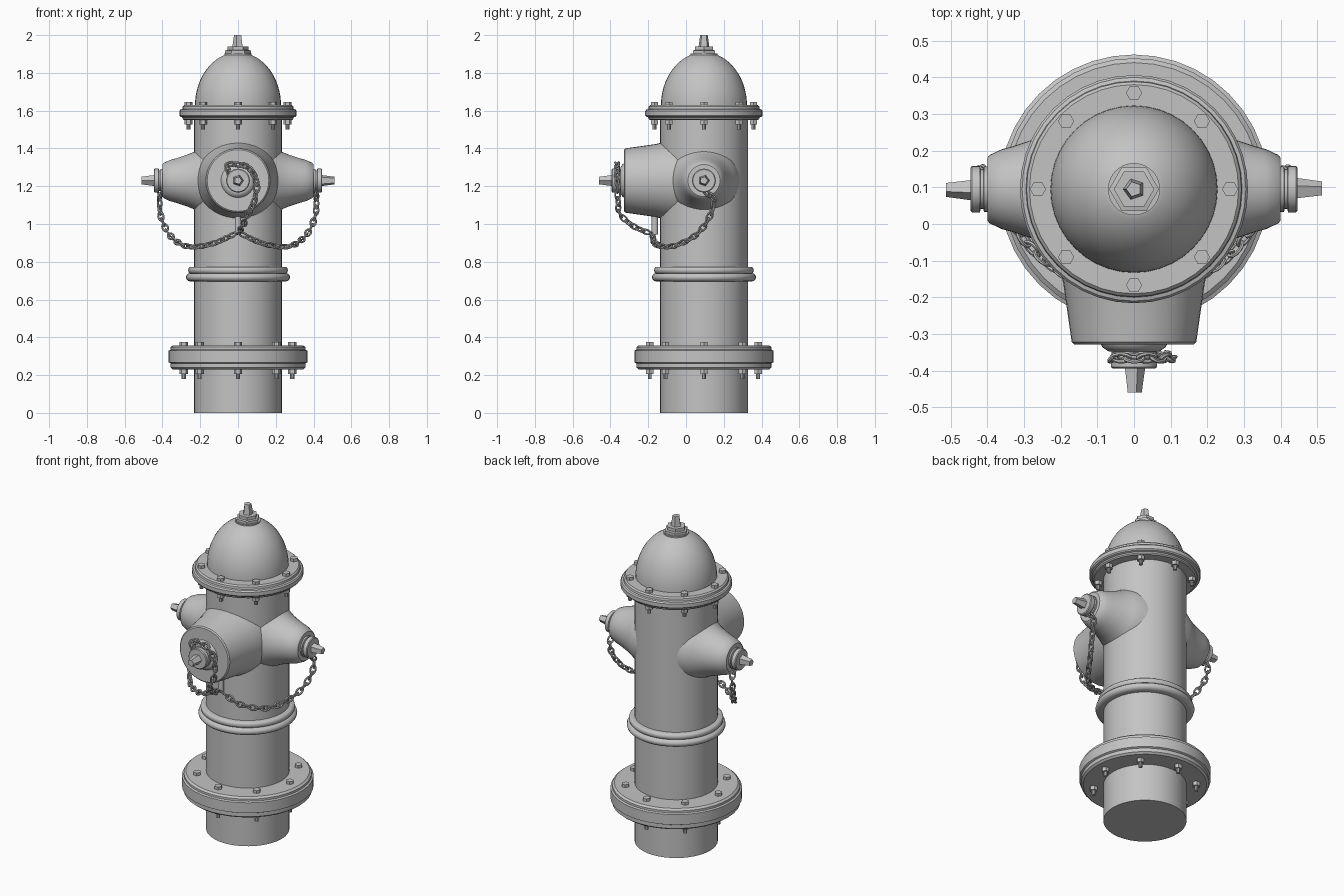
import bpy, bmesh, math
from mathutils import Vector, Matrix

if "Cube" in bpy.data.objects:
    bpy.data.objects.remove(bpy.data.objects["Cube"], do_unlink=True)

AXIS_Y = 0.095      # centre line of the barrel
NOZZLE_Z = 1.23     # height of the outlets
UP, DOWN = Vector((0, 0, 1)), Vector((0, 0, -1))

grey = bpy.data.materials.new("cast_iron_grey")
grey.use_nodes = True
grey.diffuse_color = (0.55, 0.55, 0.55, 1)
grey.node_tree.nodes["Principled BSDF"].inputs["Base Color"].default_value = grey.diffuse_color


def finish(name, bm):
    bmesh.ops.recalc_face_normals(bm, faces=bm.faces)
    mesh = bpy.data.meshes.new(name)
    bm.to_mesh(mesh)
    bm.free()
    mesh.materials.append(grey)
    obj = bpy.data.objects.new(name, mesh)
    bpy.context.collection.objects.link(obj)
    bpy.ops.object.select_all(action='DESELECT')
    obj.select_set(True)
    bpy.context.view_layer.objects.active = obj
    bpy.ops.object.shade_smooth_by_angle(angle=math.radians(35))
    return obj


def add_lathe(bm, profile, origin, direction=UP, sides=40):
    """Revolve (radius, height) points about a direction, closing both ends."""
    points = [(0, profile[0][1])] + list(profile) + [(0, profile[-1][1])]
    place = Matrix.Translation(origin) @ direction.to_track_quat('Z', 'Y').to_matrix().to_4x4()
    rings = []
    for r, h in points:
        count = sides if r > 0 else 1
        rings.append([bm.verts.new(place @ Vector((r * math.cos(a), r * math.sin(a), h)))
                      for a in (2 * math.pi * i / sides for i in range(count))])
    for low, high in zip(rings, rings[1:]):
        for i in range(sides):
            j = (i + 1) % sides
            corners = [low[i % len(low)], low[j % len(low)],
                       high[j % len(high)], high[i % len(high)]]
            bm.faces.new(list(dict.fromkeys(corners)))


def lathe(name, profile, origin=(0, AXIS_Y, 0), direction=UP, sides=40):
    bm = bmesh.new()
    add_lathe(bm, profile, Vector(origin), direction, sides)
    return finish(name, bm)


def bead(radius, z, height, bulge, steps=6):
    """Half-round moulding profile."""
    return [(radius + bulge * math.sin(math.pi * i / steps),
             z - height / 2 * math.cos(math.pi * i / steps)) for i in range(steps + 1)]


# Barrel, flanges and the double bead round the waist
lathe("barrel", [(0.232, 0), (0.232, 1.58)])
lathe("base_flange", [(0.345, 0.23), (0.357, 0.24), (0.357, 0.262), (0.367, 0.267),
                      (0.367, 0.33), (0.357, 0.335), (0.357, 0.348), (0.345, 0.358)])
lathe("waist_bead_lower", bead(0.25, 0.718, 0.045, 0.026))
lathe("waist_bead_upper", bead(0.25, 0.755, 0.036, 0.014))
lathe("top_flange", [(0.285, 1.55), (0.292, 1.556), (0.294, 1.564), (0.306, 1.568),
                     (0.311, 1.575), (0.311, 1.598), (0.305, 1.606), (0.295, 1.609),
                     (0.293, 1.622), (0.285, 1.63)])

# Domed bonnet with its operating nut
dome = [(0.228 * math.cos(t), 1.625 + 0.284 * math.sin(t))
        for t in (math.radians(74) * i / 14 for i in range(15))]
lathe("bonnet_dome", dome)
lathe("bonnet_washer", [(0.071, 1.885), (0.071, 1.902)])
lathe("bonnet_hex", [(0.068, 1.9), (0.068, 1.918), (0.055, 1.921), (0.055, 1.94)], sides=6)
lathe("bonnet_tip", [(0.031, 1.93), (0.021, 2.0)], sides=5)


# Ring of bolts with heads above a flange and nuts below
def bolt_ring(name, radius, top, bottom):
    bm = bmesh.new()
    for i in range(8):
        a = math.pi / 4 * i
        spot = Vector((radius * math.cos(a), AXIS_Y + radius * math.sin(a), 0))
        add_lathe(bm, [(0.022, top - 0.01), (0.022, top + 0.017)], spot, sides=6)
        add_lathe(bm, [(0.022, bottom - 0.024), (0.022, bottom + 0.01)], spot, sides=6)
        add_lathe(bm, [(0.011, bottom - 0.05), (0.011, bottom)], spot, sides=10)
    finish(name, bm)


bolt_ring("top_flange_bolts", 0.262, 1.63, 1.55)
bolt_ring("base_flange_bolts", 0.287, 0.358, 0.23)


# Outlet cap: grooved collar and five-sided tip
def outlet_cap(name, origin, direction):
    lathe(name + "_collar", [(0.056, -0.03), (0.062, 0), (0.062, 0.009), (0.054, 0.011),
                             (0.054, 0.018), (0.063, 0.02), (0.063, 0.042), (0.058, 0.046)],
          origin, direction, 28)
    lathe(name + "_tip", [(0.031, 0.04), (0.021, 0.112)], origin, direction, 5)


# Side outlets, flared into the barrel
for side, x in (("left", 1), ("right", -1)):
    direction = Vector((x, 0, 0))
    lathe(side + "_outlet", [(0.19, 0.13), (0.178, 0.185), (0.162, 0.215), (0.149, 0.24),
                             (0.137, 0.27), (0.117, 0.33), (0.109, 0.36), (0.093, 0.394),
                             (0.085, 0.4)],
          (0, AXIS_Y, NOZZLE_Z), direction)
    outlet_cap(side + "_cap", (x * 0.4, AXIS_Y, NOZZLE_Z), direction)

# Large front outlet
front = Vector((0, -1, 0))
lathe("front_outlet", [(0.228, -0.06), (0.222, 0.0), (0.212, 0.07), (0.203, 0.12),
                       (0.193, 0.16), (0.17, 0.322), (0.163, 0.328), (0.09, 0.328),
                       (0.086, 0.336), (0.068, 0.348)], (0, 0, NOZZLE_Z), front)
outlet_cap("front_cap", (0, -0.348, NOZZLE_Z), front)

# Lug below the front outlet that holds the chains
lathe("chain_lug", [(0.017, 0.945), (0.017, 1.06)], (0, -0.165, 0), sides=12)


# Chains of interlocking oval links along smooth paths
def smooth_path(points, steps=30):
    p = [Vector(q) for q in points]
    p = [2 * p[0] - p[1]] + p + [2 * p[-1] - p[-2]]
    out = []
    for a, b, c, d in zip(p, p[1:], p[2:], p[3:]):
        for i in range(steps):
            t = i / steps
            out.append(0.5 * (2 * b + (c - a) * t + (2 * a - 5 * b + 4 * c - d) * t ** 2
                              + (3 * b - a - 3 * c + d) * t ** 3))
    return out + [p[-2]]


def add_link(bm, place, segments=14, wire_sides=6, wire=0.0055):
    rings = []
    for i in range(segments):
        a = 2 * math.pi * i / segments
        centre = Vector((0.026 * math.cos(a), 0.0145 * math.sin(a), 0))
        outward = Vector((math.cos(a), math.sin(a), 0))
        rings.append([bm.verts.new(place @ (centre + wire * (
            outward * math.cos(b) + UP * math.sin(b))))
            for b in (2 * math.pi * k / wire_sides for k in range(wire_sides))])
    for i in range(segments):
        r, s = rings[i], rings[(i + 1) % segments]
        for k in range(wire_sides):
            m = (k + 1) % wire_sides
            bm.faces.new((r[k], r[m], s[m], s[k]))


def chain(name, points, spacing=0.036):
    bm = bmesh.new()
    path = smooth_path(points)
    travelled, due, count = 0, 0, 0
    for a, b in zip(path, path[1:]):
        travelled += (b - a).length
        if travelled >= due:
            turn = (b - a).to_track_quat('X', 'Z').to_matrix().to_4x4()
            roll = Matrix.Rotation(math.radians(45 + 90 * (count % 2)), 4, 'X')
            add_link(bm, Matrix.Translation(b) @ turn @ roll)
            due += spacing
            count += 1
    finish(name, bm)


hang = [(0.412, 0.11, 1.165), (0.415, 0.145, 1.13), (0.408, 0.125, 1.04), (0.36, 0.05, 0.94),
        (0.27, -0.075, 0.882), (0.14, -0.16, 0.895), (0.01, -0.18, 0.95)]
chain("left_chain", hang)
chain("right_chain", [(-x, y, z) for x, y, z in hang])
chain("front_chain", [(-0.045, -0.365, 1.26), (-0.055, -0.365, 1.31), (0, -0.365, 1.315),
                      (0.06, -0.365, 1.295), (0.098, -0.365, 1.22), (0.088, -0.36, 1.13),
                      (0.055, -0.35, 1.055), (0.025, -0.28, 0.99), (0, -0.19, 0.95)])
